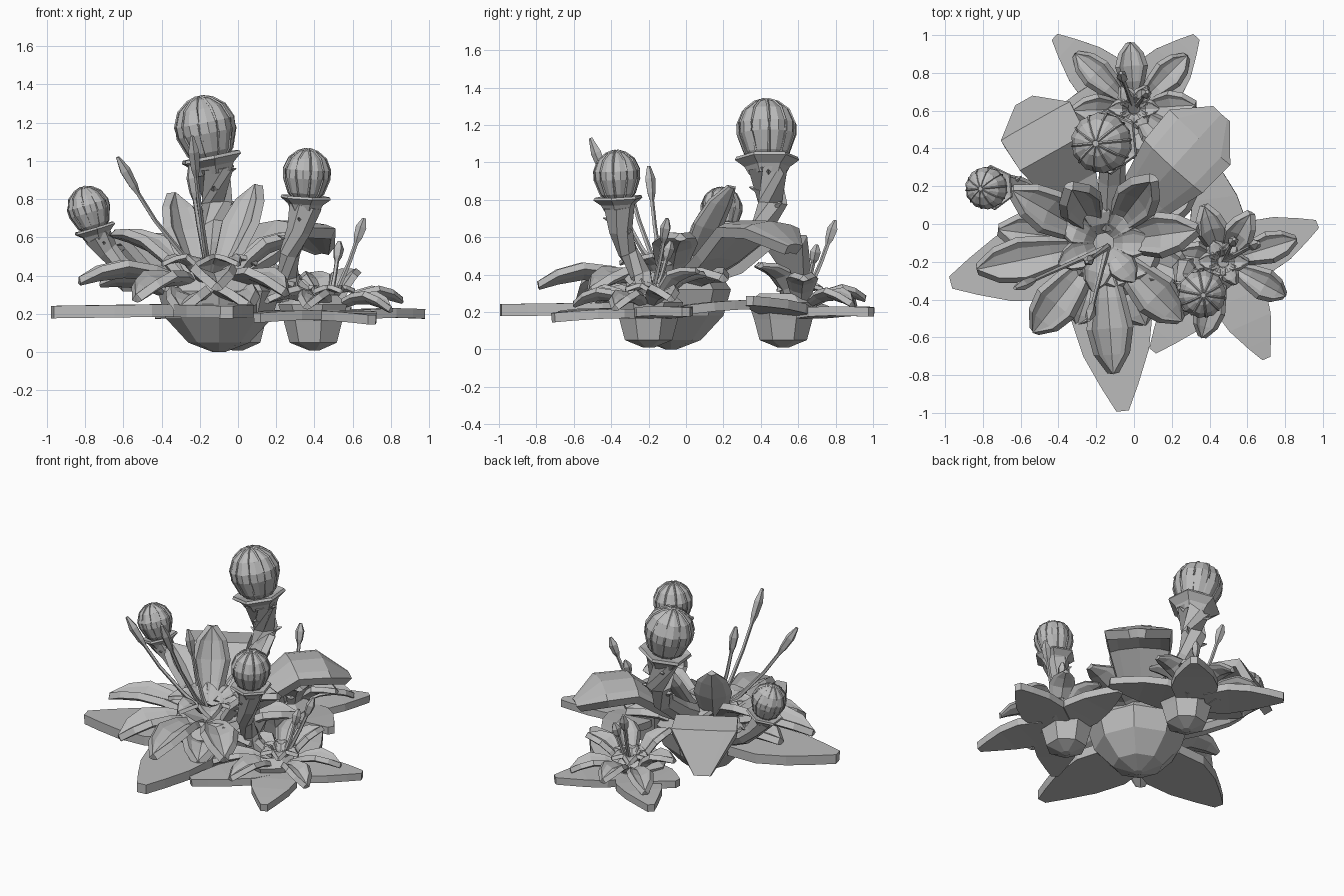
import bpy, bmesh, math
from mathutils import Vector as V

cube = bpy.data.objects.get("Cube")
if cube:
    bpy.data.objects.remove(cube)

grey = bpy.data.materials.new("plain grey")
grey.use_nodes = True
grey.diffuse_color = (0.5, 0.5, 0.5, 1)
grey.node_tree.nodes["Principled BSDF"].inputs["Base Color"].default_value = (0.5, 0.5, 0.5, 1)

# Width outlines along a petal: (position, share of full width)
OVAL = ((0, .4), (.3, .75), (.58, 1), (.82, .75), (1, .15))
TAPER = ((0, .8), (.3, 1), (.58, .8), (.82, .45), (1, .15))
BROAD = ((0, .35), (.3, .7), (.58, .95), (.82, 1), (1, .25))


def make(name, bm):
    bmesh.ops.recalc_face_normals(bm, faces=bm.faces)
    me = bpy.data.meshes.new(name)
    bm.to_mesh(me)
    bm.free()
    me.materials.append(grey)
    ob = bpy.data.objects.new(name, me)
    bpy.context.collection.objects.link(ob)
    return ob


def skin(bm, rows, closed):
    n = len(rows[0])
    for a, b in zip(rows, rows[1:]):
        for i in range(n if closed else n - 1):
            j = (i + 1) % n
            bm.faces.new((a[i], a[j], b[j], b[i]))


# Thick, cupped petal from base to tip; droop above 1 moves the bend outwards
def petal(name, base, tip, width, bow=0.05, cup=0.055, thick=0.045, outline=OVAL, droop=1):
    base, tip = V(base), V(tip)
    axis = tip - base
    side = axis.cross(V((0, 0, 1))).normalized()
    up = side.cross(axis).normalized()
    bm = bmesh.new()
    rows = []
    for t, w in outline:
        mid = base + axis * t + up * bow * math.sin(math.pi * t ** droop)
        rows.append([bm.verts.new(mid + side * u * w * width / 2 + up * cup * u * u * w)
                     for u in (-1, -.7, 0, .7, 1)])
    skin(bm, rows, False)
    ob = make(name, bm)
    mod = ob.modifiers.new("thickness", "SOLIDIFY")
    mod.thickness = thick
    mod.offset = 0


# Tapered tube through points given as (x, y, z, radius)
def tube(name, pts, sides=6):
    bm = bmesh.new()
    rows = []
    for i, p in enumerate(pts):
        d = V(pts[min(i + 1, len(pts) - 1)][:3]) - V(pts[max(i - 1, 0)][:3])
        q = d.to_track_quat("Z", "Y")
        ring_pts = [V((math.cos(a), math.sin(a), 0)) * p[3]
                    for a in (2 * math.pi * k / sides for k in range(sides))]
        rows.append([bm.verts.new(V(p[:3]) + q @ r) for r in ring_pts])
    skin(bm, rows, True)
    bm.faces.new(rows[0])
    bm.faces.new(rows[-1])
    make(name, bm)


# Faceted solid turned from a (radius, height) profile
def turned(name, centre, profile, sides, tilt=(0, 0, 1)):
    bm = bmesh.new()
    q = V(tilt).to_track_quat("Z", "Y")
    rows = []
    for r, z in profile:
        rows.append([bm.verts.new(V(centre) + q @ V((
            r * math.cos(2 * math.pi * k / sides), r * math.sin(2 * math.pi * k / sides), z)))
            for k in range(sides)])
    skin(bm, rows, True)
    bm.faces.new(rows[0])
    bm.faces.new(rows[-1])
    make(name, bm)


# Ribbed bud, flared collar, curved stem and thorns
def bud(name, centre, r, path, tilt):
    c, axis = V(centre), V(tilt).normalized()
    ball = [(r * s, r * z) for s, z in
            ((.5, -1), (.74, -.75), (.97, -.15), (.98, .2), (.78, .65), (.42, .92), (.1, 1.02))]
    turned(name + "_bud", c, ball, 10, axis)
    q = axis.to_track_quat("Z", "Y")
    for k in range(10):
        a = 2 * math.pi * (k + .5) / 10
        rib = [c + q @ V((s * .96 * math.cos(a), s * .96 * math.sin(a), z)) for s, z in ball]
        tube(name + "_bud_rib", [(*p, r * .045) for p in rib], 4)
    turned(name + "_collar", c - axis * r * 1.05,
           [(r * .6, -.4 * r), (r * .74, -.15 * r), (r * 1.05, .08 * r), (r, .18 * r), (r * .6, .1 * r)],
           6, axis)
    top = c - axis * r * 1.25
    pts = [(*top, r * .68)] + [(*p, r * w) for p, w in zip(path, (.5, .42, .45, .5))]
    tube(name + "_stem", pts, 7)
    for i in range(5):
        a, b = V(pts[i // 3][:3]), V(pts[i // 3 + 1][:3])
        p = a.lerp(b, (i % 3 + 1) / 4)
        out = V((math.cos(i * 2.3), math.sin(i * 2.3), .35))
        tube(name + "_thorn", [(*(p + out * r * .35), r * .13), (*(p + out * r * .7), r * .02)], 4)


# Thin filament ending in a club
def stamen(name, base, tip, sag):
    a, b = V(base), V(tip)
    def at(t):
        return a.lerp(b, t) - V((0, 0, sag * math.sin(math.pi * t)))
    tube(name, [(*at(t), r) for t, r in
                ((0, .018), (.3, .014), (.6, .012), (.78, .012), (.83, .024), (.92, .03), (1, .01))], 5)


# Petals spreading from one centre to several tips
def ring(name, centre, z, start, tips, width, **shape):
    for tip in tips:
        d = (V(tip[:2]) - V(centre)).normalized() * start
        petal(name, (centre[0] + d.x, centre[1] + d.y, z), tip, width, **shape)


# Evenly spaced little petals around a heart
def heart_ring(name, centre, z, start, reach, rise, count, width):
    angles = (2 * math.pi * k / count for k in range(count))
    ring(name, centre, z, start,
         [(centre[0] + reach * math.cos(a), centre[1] + reach * math.sin(a), z + rise) for a in angles],
         width, cup=.025, thick=.025)


# Main plant
MAIN = (-.16, -.1)
turned("main_bowl", (-.1, -.08, 0),
       [(.03, 0), (.16, .05), (.28, .18), (.32, .32), (.25, .42), (.1, .36)], 8)
ring("main_outer_leaf", MAIN, .22, .15, [(-.97, -.31, .21), (-.06, -.99, .21)],
     .44, bow=.0, cup=.0, thick=.065, outline=TAPER)
ring("main_back_leaf", MAIN, .36, .15, [(-.57, .63, .33)],
     .42, bow=.29, cup=.0, thick=.06, outline=BROAD, droop=2)
ring("main_back_leaf", MAIN, .38, .15, [(.45, .57, .54)],
     .42, bow=.2, cup=-.04, thick=.06, outline=BROAD, droop=1.6)
ring("main_petal", MAIN, .35, .12,
     [(-.83, -.24, .37), (-.53, -.57, .28), (-.11, -.79, .34), (.25, -.51, .31),
      (-.65, .18, .62), (.34, -.03, .6)], .22)
ring("main_upright_petal", MAIN, .38, .1, [(.1, .24, .87), (-.34, .2, .83)], .22, bow=-.03)
ring("main_low_petal", MAIN, .24, .12,
     [(-.72, -.03, .36), (-.3, -.53, .22), (.06, -.53, .24), (.33, .2, .38), (.3, -.27, .35)], .22)
heart_ring("main_heart_petal", MAIN, .4, .06, .26, .06, 7, .15)
for tip in ((-.63, -.34, 1.02), (-.24, -.51, 1.13), (-.25, -.2, .98)):
    stamen("main_stamen", (-.14, -.12, .38), tip, .08)


# Two small plants
def small_plant(name, pot, heart, outer, inner, stamens):
    turned(name + "_bowl", (*pot, .01),
           [(.03, 0), (.13, .04), (.16, .15), (.19, .24), (.13, .29), (.05, .23)], 7)
    ring(name + "_outer_leaf", heart, .19, .06, outer, .3, bow=.01, cup=.0, thick=.05, outline=TAPER)
    ring(name + "_petal", heart, .24, .07, inner, .15, bow=.04, cup=.04, thick=.035)
    heart_ring(name + "_heart_petal", heart, .24, .04, .14, .08, 6, .1)
    for tip in stamens:
        stamen(name + "_stamen", (*heart, .23), tip, .04)


small_plant("right_plant", (.4, -.2), (.47, -.2),
            [(.97, 0, .2), (.7, -.71, .17), (.1, -.67, .18), (.4, .34, .24)],
            [(.86, -.08, .27), (.8, -.38, .22), (.37, .1, .4), (.62, .06, .42),
             (.15, -.5, .27), (.36, -.6, .24), (.22, -.16, .34)],
            [(.66, -.1, .7), (.53, -.08, .58)])
small_plant("back_plant", (0, .52), (0, .61),
            [(.33, .99, .2), (-.42, .99, .2), (.49, .34, .26), (-.37, .62, .22)],
            [(-.02, .96, .27), (.28, .89, .24), (-.31, .9, .24), (.33, .63, .38),
             (-.33, .6, .36), (.2, .4, .45), (-.15, .38, .45)],
            [(-.07, .8, .69), (.07, .7, .56)])

# Buds on stems
bud("tall", (-.17, .43, 1.17), .165,
    [(-.11, .46, .78), (-.11, .41, .65), (-.12, .24, .52), (-.13, 0, .38)], (-.2, -.02, 1))
bud("middle", (.36, -.37, .93), .13,
    [(.32, -.35, .64), (.27, -.31, .52), (.26, -.24, .4), (.3, -.2, .24)], (.05, -.05, 1))
bud("low", (-.78, .19, .75), .115,
    [(-.68, .21, .53), (-.6, .2, .45), (-.45, .12, .37), (-.25, 0, .3)], (-.3, -.03, 1))
